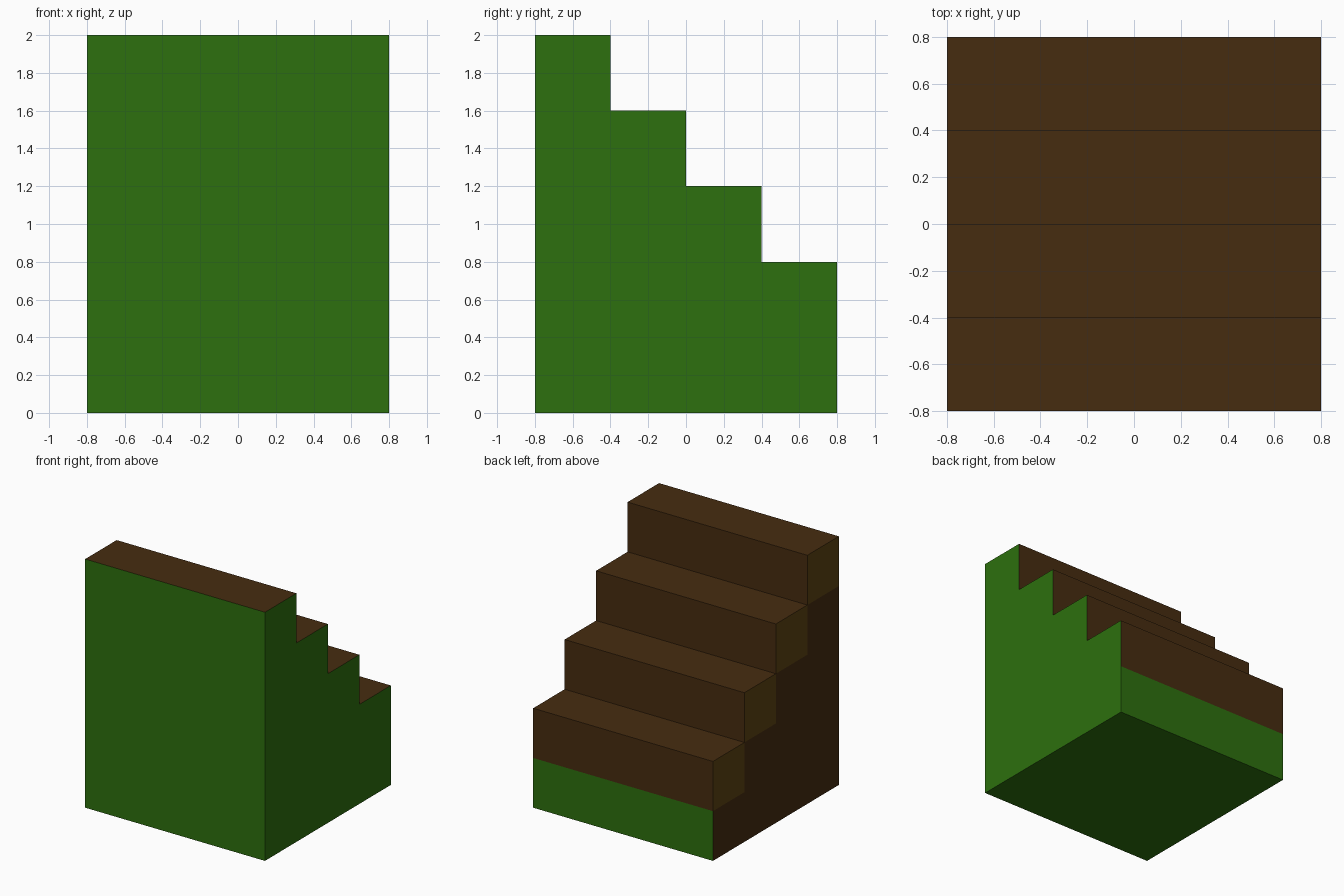
import bpy, bmesh
from mathutils import Vector

if "Cube" in bpy.data.objects:
    bpy.data.objects.remove(bpy.data.objects["Cube"])

S = 0.4                      # tread depth and step height
HALF = 0.8                   # half of the width
HEIGHTS = [5, 4, 3, 2]       # column heights in steps, front to back

# flat colours
COLOURS = [("grass green", (0.0262, 0.162, 0.0044, 1)),
           ("wood brown", (0.0612, 0.0252, 0.0052, 1)),
           ("olive brown", (0.107, 0.0545, 0.006, 1))]
GREEN, BROWN, OLIVE = range(3)

mesh = bpy.data.meshes.new("staircase")
stairs = bpy.data.objects.new("staircase", mesh)
bpy.context.collection.objects.link(stairs)
for name, rgba in COLOURS:
    mat = bpy.data.materials.new(name)
    mat.diffuse_color = rgba
    mat.use_nodes = True
    mat.node_tree.nodes["Principled BSDF"].inputs["Base Color"].default_value = mat.diffuse_color
    mesh.materials.append(mat)

bm = bmesh.new()


def filled(i, k):
    return 0 <= i < len(HEIGHTS) and 0 <= k < HEIGHTS[i]


def quad(points, normal, colour):
    face = bm.faces.new([bm.verts.new(p) for p in points])
    face.normal_update()
    if face.normal.dot(Vector(normal)) < 0:
        face.normal_flip()
    face.material_index = colour


for i, height in enumerate(HEIGHTS):
    for k in range(height):
        y0, z0 = -HALF + i * S, k * S
        y1, z1 = y0 + S, z0 + S
        # side walls: green right, brown left with an olive end on each step
        for x, colour in ((HALF, GREEN),
                          (-HALF, OLIVE if k == height - 1 else BROWN)):
            quad([(x, y0, z0), (x, y1, z0), (x, y1, z1), (x, y0, z1)],
                 (x, 0, 0), colour)
        # front, risers, underside and treads
        for dy, dz, a, b, colour in (
                (-1, 0, (y0, z0), (y0, z1), GREEN),
                (1, 0, (y1, z0), (y1, z1), GREEN if k == 0 else BROWN),
                (0, -1, (y0, z0), (y1, z0), GREEN),
                (0, 1, (y0, z1), (y1, z1), BROWN)):
            if not filled(i + dy, k + dz):
                quad([(-HALF, *a), (HALF, *a), (HALF, *b), (-HALF, *b)],
                     (0, dy, dz), colour)

# join the cells and clear flat seams between equal colours
bmesh.ops.remove_doubles(bm, verts=bm.verts[:], dist=0.001)
bmesh.ops.dissolve_limit(bm, angle_limit=0.01, verts=bm.verts[:],
                         edges=bm.edges[:], delimit={'MATERIAL'})
bm.to_mesh(mesh)
bm.free()
